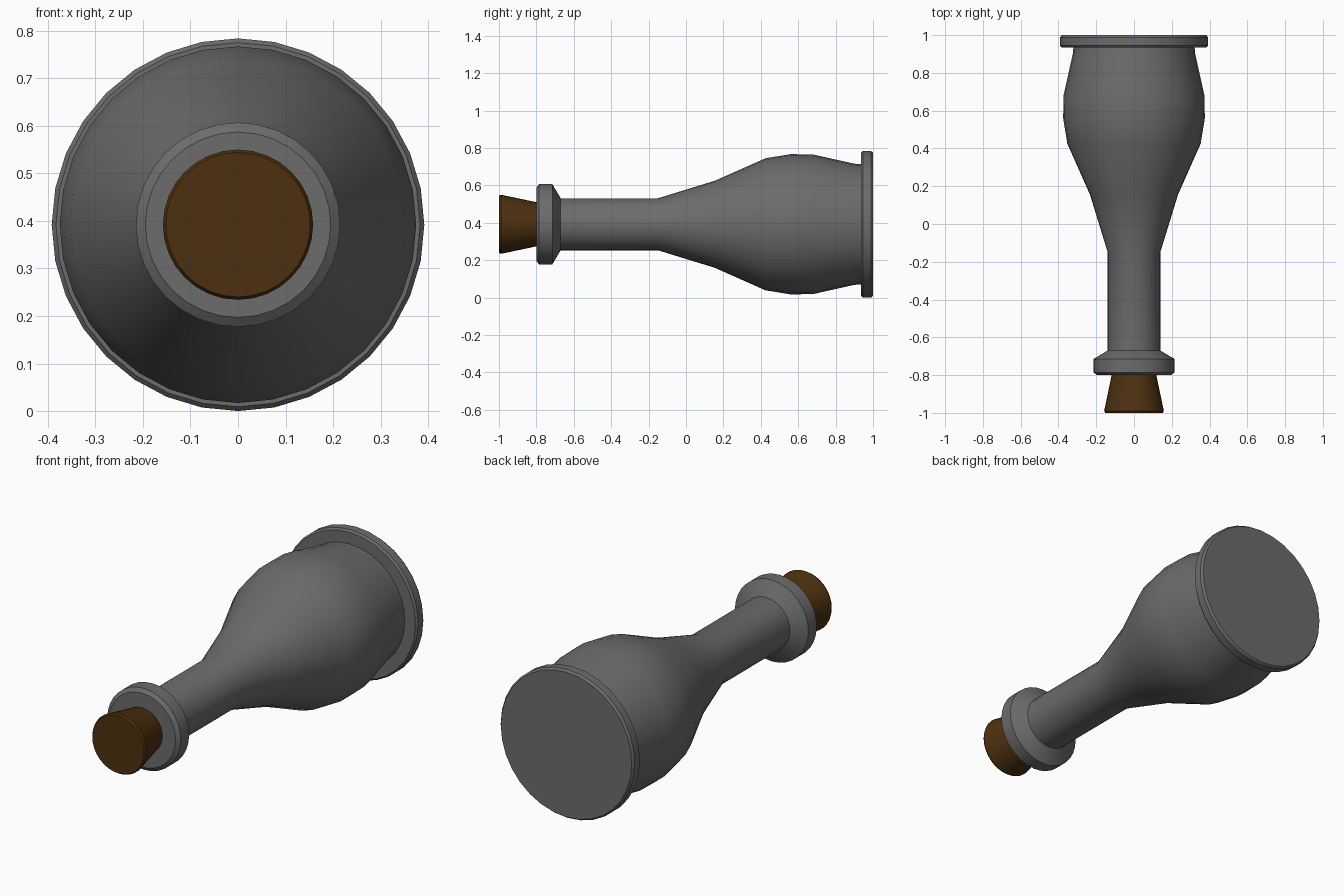
import bpy, bmesh, math

if "Cube" in bpy.data.objects:
    bpy.data.objects.remove(bpy.data.objects["Cube"])

CZ = 0.392   # height of the bottle axis
SIDES = 32


def material(name, rgb):
    m = bpy.data.materials.new(name)
    m.diffuse_color = (*rgb, 1)
    m.use_nodes = True
    m.node_tree.nodes["Principled BSDF"].inputs["Base Color"].default_value = m.diffuse_color
    return m


def lathe(name, profile, mat, angle=35):
    """Revolve (y, radius) points around the y axis; radius 0 closes an end."""
    bm = bmesh.new()
    rings = []
    for y, r in profile:
        if r == 0:
            rings.append([bm.verts.new((0, y, CZ))] * SIDES)
        else:
            rings.append([bm.verts.new((r * math.cos(2 * math.pi * i / SIDES), y,
                                        CZ + r * math.sin(2 * math.pi * i / SIDES)))
                          for i in range(SIDES)])
    for a, b in zip(rings, rings[1:]):
        for i in range(SIDES):
            j = (i + 1) % SIDES
            bm.faces.new(list(dict.fromkeys((a[i], a[j], b[j], b[i]))))
    bmesh.ops.recalc_face_normals(bm, faces=bm.faces)
    me = bpy.data.meshes.new(name)
    bm.to_mesh(me)
    bm.free()
    me.materials.append(mat)
    ob = bpy.data.objects.new(name, me)
    bpy.context.collection.objects.link(ob)
    bpy.ops.object.select_all(action='DESELECT')
    ob.select_set(True)
    bpy.context.view_layer.objects.active = ob
    bpy.ops.object.shade_smooth_by_angle(angle=math.radians(angle))
    return ob


glass = material("dark_grey_glass", (0.15, 0.15, 0.15))
brown = material("brown_cork", (0.075, 0.03, 0.005))

# Bottle: lip ring, neck, swelling body and base flange in one profile
lathe("bottle", [
    (-0.80, 0), (-0.80, 0.195), (-0.785, 0.215), (-0.715, 0.215), (-0.67, 0.139),
    (-0.15, 0.139), (0.155, 0.233), (0.425, 0.353), (0.56, 0.375), (0.68, 0.373),
    (0.90, 0.324), (0.935, 0.321), (0.935, 0.383), (0.945, 0.392),
    (0.988, 0.392), (1.0, 0.383), (1.0, 0)], glass)

# Tapered cork, widest at its outer end
lathe("cork", [(-1.0, 0), (-1.0, 0.152), (-0.99, 0.158), (-0.78, 0.114), (-0.78, 0)], brown)
